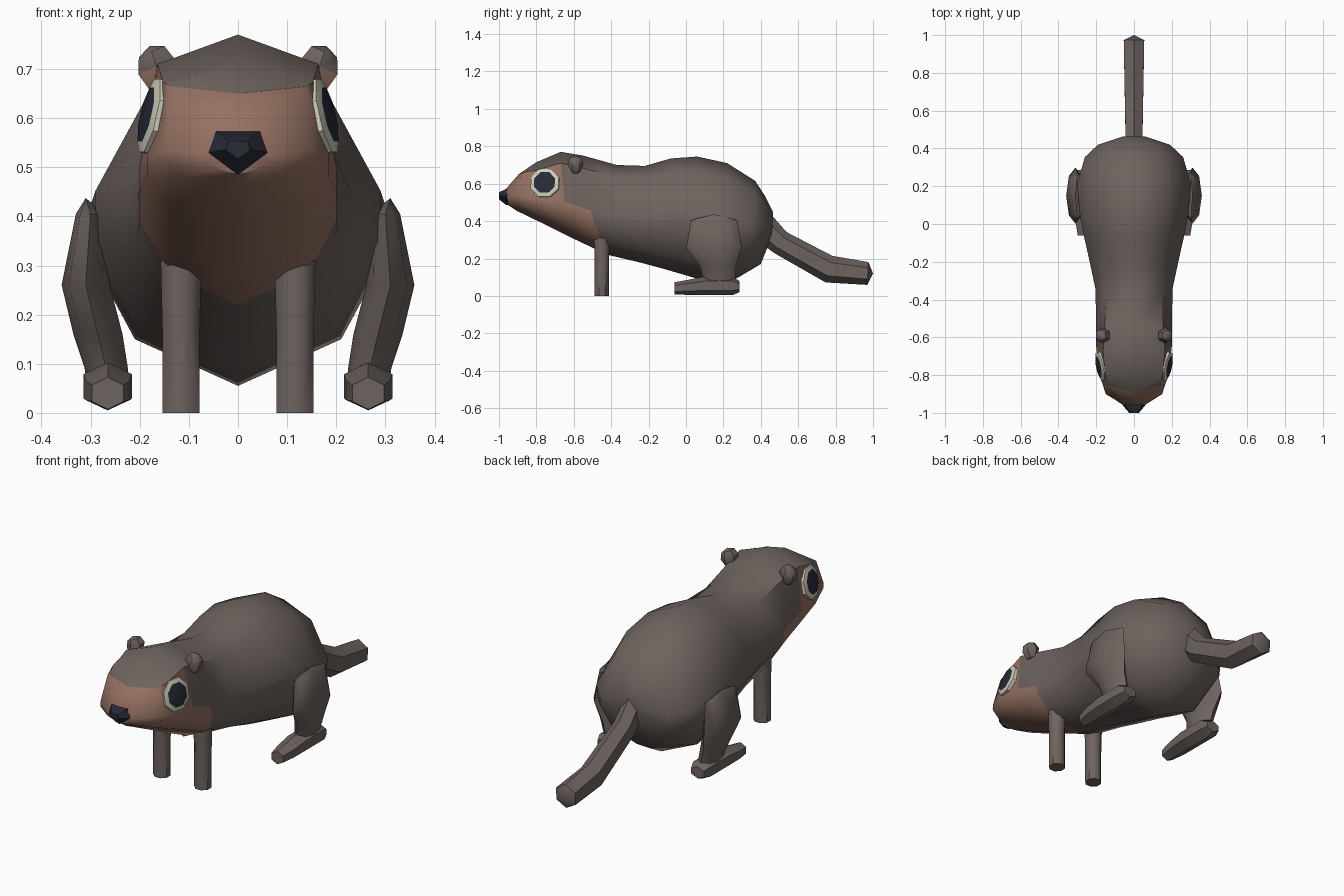
import bpy, bmesh, math
from mathutils import Vector

cube = bpy.data.objects.get("Cube")
if cube:
    bpy.data.objects.remove(cube, do_unlink=True)


def material(name, rgb):
    m = bpy.data.materials.new(name)
    m.use_nodes = True
    m.diffuse_color = (*rgb, 1)
    bsdf = next(n for n in m.node_tree.nodes if n.type == 'BSDF_PRINCIPLED')
    bsdf.inputs["Base Color"].default_value = (*rgb, 1)
    bsdf.inputs["Roughness"].default_value = 0.9
    return m


FUR = material("grey brown fur", (0.155, 0.125, 0.113))
FACE = material("warm face fur", (0.30, 0.165, 0.122))
CREAM = material("cream eye rim", (0.62, 0.62, 0.49))
DARK = material("dark blue black", (0.021, 0.024, 0.038))


def ellipse(center, u, v, n=8, phase=0.0):
    """Ring of n points around center, spanned by the half axes u and v."""
    c, u, v = Vector(center), Vector(u), Vector(v)
    return [c + u * math.cos(a) + v * math.sin(a)
            for a in (phase + 2 * math.pi * k / n for k in range(n))]


def loft(name, rings, mats, rule=None, mirror=False, tips=(None, None), angle=45):
    """Skin rings of points; rule(i, j, face) gives the material index."""
    bm = bmesh.new()
    vs = [[bm.verts.new(p) for p in r] for r in rings]
    n = len(rings[0])
    tagged = []
    for i in range(len(vs) - 1):
        for j in range(n):
            k = (j + 1) % n
            tagged.append((i, j, bm.faces.new((vs[i][j], vs[i][k], vs[i + 1][k], vs[i + 1][j]))))
    for i, ring, tip in ((-1, vs[0], tips[0]), (len(vs) - 1, vs[-1], tips[1])):
        if tip is None:
            tagged.append((i, 0, bm.faces.new(ring)))
        else:
            t = bm.verts.new(tip)
            for j in range(n):
                tagged.append((i, j, bm.faces.new((ring[j], ring[(j + 1) % n], t))))
    bmesh.ops.recalc_face_normals(bm, faces=bm.faces)
    bm.normal_update()
    if rule:
        for i, j, f in tagged:
            f.material_index = rule(i, j, f)
    me = bpy.data.meshes.new(name)
    bm.to_mesh(me)
    bm.free()
    for m in mats:
        me.materials.append(m)
    ob = bpy.data.objects.new(name, me)
    bpy.context.collection.objects.link(ob)
    bpy.ops.object.select_all(action='DESELECT')
    ob.select_set(True)
    bpy.context.view_layer.objects.active = ob
    bpy.ops.object.shade_smooth_by_angle(angle=math.radians(angle))
    if mirror:
        ob.modifiers.new("Mirror", 'MIRROR')
    return ob


# Body: half sections (width share, height share) blended from head to rump
HEAD = [(0, 1), (.82, .87), (1, .42), (1, .30), (.72, .12), (0, 0)]
RUMP = [(0, 1), (.6, .88), (1, .56), (1, .40), (.7, .145), (0, 0)]
# top y, top z, bottom y, bottom z, half width, blend
STATIONS = [
    (-.96, .575, -.95, .485, .06, 0),
    (-.895, .65, -.905, .455, .15, 0),
    (-.80, .715, -.76, .385, .185, 0),
    (-.67, .77, -.61, .31, .20, 0),
    (-.55, .75, -.42, .22, .20, .2),
    (-.37, .70, -.25, .18, .205, .5),
    (-.22, .695, -.12, .145, .235, .8),
    (-.08, .735, 0, .11, .265, 1),
    (.06, .745, .10, .08, .29, 1),
    (.22, .71, .20, .055, .30, 1),
    (.37, .615, .29, .105, .26, 1),
    (.425, .53, .40, .17, .19, 1),
    (.465, .45, .455, .31, .06, 1),
]


def body_ring(i):
    yt, zt, yb, zb, w, t = STATIONS[i]
    half = []
    for j, (h, r) in enumerate(zip(HEAD, RUMP)):
        sx, sz = (a + (b - a) * t for a, b in zip(h, r))
        p = Vector((w * sx, yt + (yb - yt) * (1 - sz) ** 2, zb + (zt - zb) * sz))
        if i == 1 and j == 1:  # brow corner
            p += Vector((.015, .04, .04))
        half.append(p)
    return half + [Vector((-p.x, p.y, p.z)) for p in half[-2:0:-1]]


def body_colour(i, j, f):
    strip = min(j, 9 - j)
    reach = (1, 3, 4, 4, 4)[strip]
    return 1 if i < reach else 0


loft("body", [body_ring(i) for i in range(len(STATIONS))], [FUR, FACE], body_colour, angle=50)

# Nose: five-sided button
NOSE = [(.045, .573), (.06, .53), (0, .485), (-.06, .53), (-.045, .573)]
loft("nose", [[Vector((x * s, y, .54 + (z - .54) * s)) for x, z in NOSE]
              for y, s in ((-.92, .9), (-.96, 1), (-1.0, .42))], [DARK], angle=35)

# Eyes: shallow octagonal lens with a cream rim
normal = Vector((1, -.2, .23)).normalized()
side = normal.cross(Vector((0, 0, 1))).normalized()
up = side.cross(normal)
eye = Vector((.179, -.755, .605))
loft("eyes", [ellipse(eye + normal * d, side * r, up * r, 8, math.pi / 8)
              for d, r in ((-.03, .082), (.002, .082), (.009, .061))],
     [CREAM, DARK], lambda i, j, f: 1 if i == 2 else 0, mirror=True,
     tips=(None, eye + normal * .015), angle=25)

# Ears: small cups leaning outward
loft("ears", [ellipse((x, -.59, z), (r, 0, -r * .45), (0, r, 0), 6, math.pi / 6)
              for x, z, r in ((.158, .665, .024), (.166, .705, .042), (.176, .735, .030))],
     [FUR, FACE], lambda i, j, f: 1 if i == 0 and f.normal.y < -.2 else 0,
     mirror=True, tips=(None, (.180, -.59, .747)))

# Front legs: plain posts
loft("front_legs", [ellipse((.116, -.45, z), (r, 0, 0), (0, r, 0), 8, math.pi / 8)
                    for z, r in ((0, .041), (.16, .041), (.31, .045))], [FUR], mirror=True)

# Hind legs: flattened thigh, x, y, z, half width, half depth
THIGH = [(.265, .18, .05, .042, .085), (.268, .18, .09, .044, .085),
         (.285, .17, .16, .05, .098), (.31, .15, .26, .049, .148),
         (.300, .15, .405, .030, .125)]
loft("hind_thighs", [ellipse((x, y, z), (w, 0, 0), (0, d, 0))
                     for x, y, z, w, d in THIGH], [FUR], mirror=True,
     tips=(None, (.31, .15, .437)))

# Hind feet: keeled wedge tapering to the toe, y, z, half width, half height
FOOT = [(.285, .05, .038, .030), (.25, .054, .052, .049), (.10, .054, .052, .049),
        (.01, .046, .047, .040), (-.062, .040, .034, .033)]
loft("hind_feet", [ellipse((.265, y, z), (w * 1.1, 0, 0), (0, 0, h), 6, math.pi / 2)
                   for y, z, w, h in FOOT], [FUR], mirror=True)

# Tail: bent hexagonal rod, y, z, half width, ring lean (dy, dz)
TAIL = [(.41, .37, .045, .05, .06), (.505, .285, .047, .033, .056),
        (.765, .143, .052, .018, .071), (.972, .120, .056, .003, .061)]
loft("tail", [ellipse((0, y, z), (w * 1.12, 0, 0), (0, dy, dz), 6, math.pi / 2)
              for y, z, w, dy, dz in TAIL], [FUR], tips=(None, (0, 1.0, .12)))
